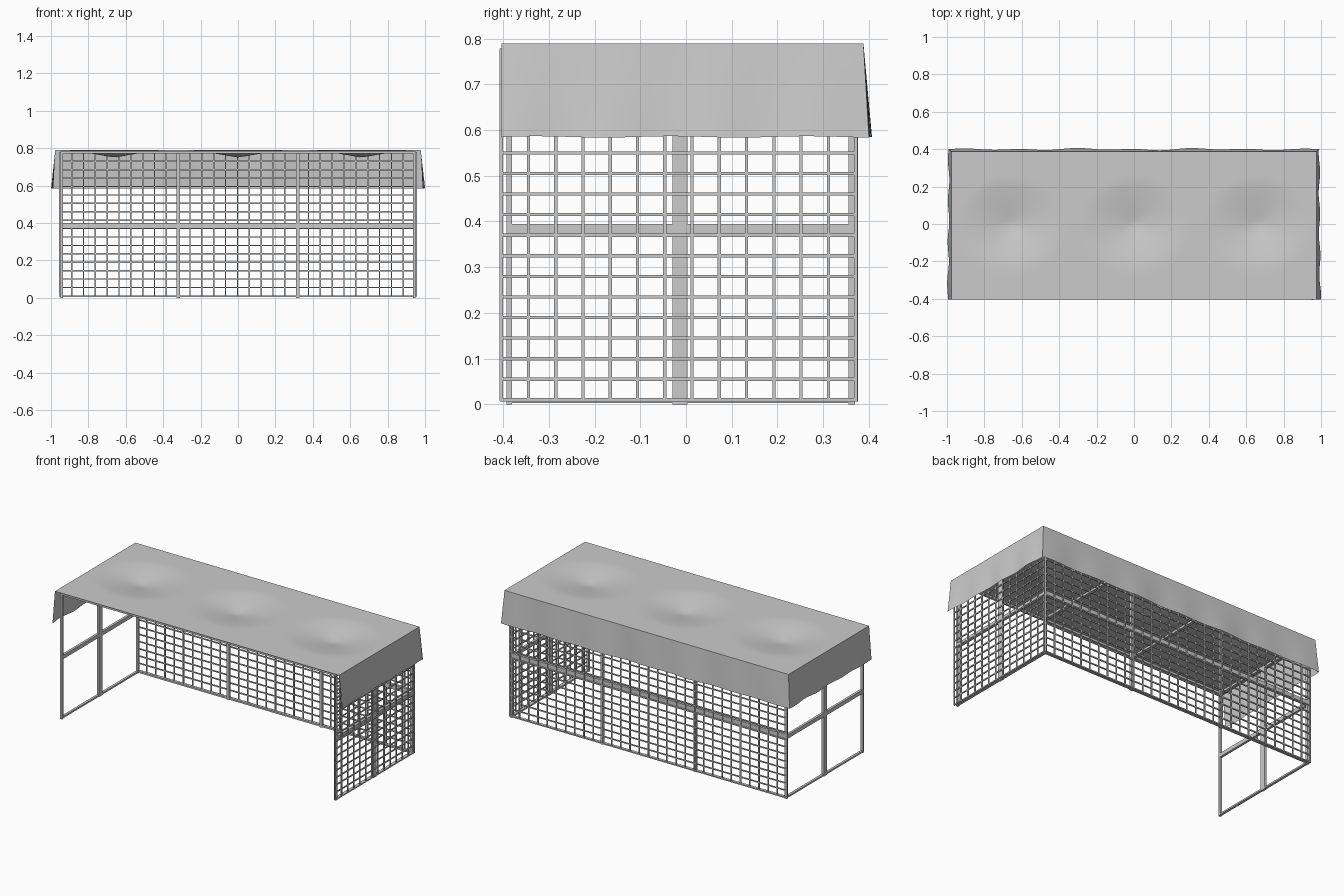
import bpy, bmesh, math
from mathutils import Vector

if "Cube" in bpy.data.objects:
    bpy.data.objects.remove(bpy.data.objects["Cube"])


def make_object(name, bm, smooth=False):
    me = bpy.data.meshes.new(name)
    bm.to_mesh(me)
    bm.free()
    ob = bpy.data.objects.new(name, me)
    bpy.context.collection.objects.link(ob)
    if smooth:
        bpy.context.view_layer.objects.active = ob
        ob.select_set(True)
        bpy.ops.object.shade_smooth_by_angle(angle=math.radians(35))
        ob.select_set(False)
    return ob


def bar(bm, x0, x1, y0, y1, z0, z1):
    vs = bmesh.ops.create_cube(bm, size=1)["verts"]
    lo, hi = Vector((x0, y0, z0)), Vector((x1, y1, z1))
    for v in vs:
        v.co = Vector((a + (b - a) * (c + 0.5) for a, b, c in zip(lo, hi, v.co)))


def sheet(bm, nu, nv, f):
    rows = [[bm.verts.new(f(i / nu, j / nv)) for i in range(nu + 1)] for j in range(nv + 1)]
    for j in range(nv):
        for i in range(nu):
            bm.faces.new((rows[j][i], rows[j][i + 1], rows[j + 1][i + 1], rows[j + 1][i]))


YF, YB, TOP = -0.393, 0.37, 0.785

# end frames: posts, middle rail, bottom and top rails
for side, name in ((-1, "left_end_frame"), (1, "right_end_frame")):
    bm = bmesh.new()
    xs = sorted((side * 0.95, side * 0.935))
    bar(bm, *xs, YF, YF + 0.013, 0, TOP)
    bar(bm, *xs, YB - 0.015, YB, 0, TOP)
    bar(bm, *xs, -0.03, 0.003, 0, TOP)
    bar(bm, *xs, YF, YB, 0.37, 0.394)
    bar(bm, *xs, YF, YB, 0.003, 0.013)
    bar(bm, *xs, YF, YB, TOP - 0.013, TOP)
    make_object(name, bm)

# back frame
bm = bmesh.new()
for x in (-0.32, 0.32):
    bar(bm, x - 0.009, x + 0.009, YB - 0.015, YB, 0, TOP)
bar(bm, -0.95, 0.95, YB - 0.015, YB, 0.37, 0.4)
bar(bm, -0.95, 0.95, YB - 0.013, YB, 0.003, 0.013)
bar(bm, -0.95, 0.95, YB - 0.013, YB, TOP - 0.013, TOP)
make_object("back_frame", bm)

# roof beams
bm = bmesh.new()
bar(bm, -0.95, 0.95, YF, YF + 0.013, TOP - 0.013, TOP)
for x in (-0.32, 0.32):
    bar(bm, x - 0.009, x + 0.009, YF, YB, TOP - 0.013, TOP)
make_object("roof_beams", bm)

# wire mesh panels
W, ROWS = 0.0035, 17
levels = [0.01 + 0.765 * i / ROWS for i in range(ROWS + 1)]

bm = bmesh.new()
for i in range(31):
    x = -0.953 + 1.9 * i / 30
    bar(bm, x - W, x + W, 0.37, 0.376, 0.007, 0.778)
for z in levels:
    bar(bm, -0.955, 0.95, 0.37, 0.376, z - W, z + W)
make_object("back_wire_mesh", bm)

bm = bmesh.new()
for i in range(14):
    y = -0.404 + 0.775 * i / 13
    bar(bm, 0.95, 0.956, y - W, y + W, 0.007, 0.778)
for z in levels:
    bar(bm, 0.95, 0.956, -0.407, 0.374, z - W, z + W)
make_object("right_wire_mesh", bm)

# draped cover: sagging roof with skirts at both ends and the back
RX, RF, RB, RZ, DROP = 0.977, -0.403, 0.388, 0.789, 0.204


def roof(u, v):
    x, y = RX * (2 * u - 1), RF + (RB - RF) * v
    d = min(math.hypot(x - c, y * 1.1) for c in (-0.66, 0, 0.66))
    sag = 0.04 * max(0, 1 - d / 0.27) ** 1.3
    return x, y, RZ - sag


def end_skirt(side):
    def f(u, v):
        flare = 0.014 + 0.004 * math.sin(u * 23 + side) + 0.006 * (1 - u) ** 3
        hem = 0.003 * math.sin(u * 17) * v
        return side * (RX + flare * v), RF + (RB - RF + 0.012 * v) * u, RZ - DROP * v + hem * 0.5
    return f


def back_skirt(u, v):
    edge = math.sin(math.pi * u) ** 0.3 if 0 < u < 1 else 0
    wave = 0.004 * math.sin(u * 41) + 0.003 * math.sin(u * 19 + 1)
    return (RX + 0.015 * v) * (2 * u - 1), RB + (0.012 + wave * edge) * v, RZ - DROP * v


bm = bmesh.new()
sheet(bm, 72, 32, roof)
sheet(bm, 32, 6, end_skirt(-1))
sheet(bm, 32, 6, end_skirt(1))
sheet(bm, 72, 6, back_skirt)
bmesh.ops.remove_doubles(bm, verts=bm.verts, dist=0.001)
bmesh.ops.recalc_face_normals(bm, faces=bm.faces)
make_object("draped_cover", bm, smooth=True)
